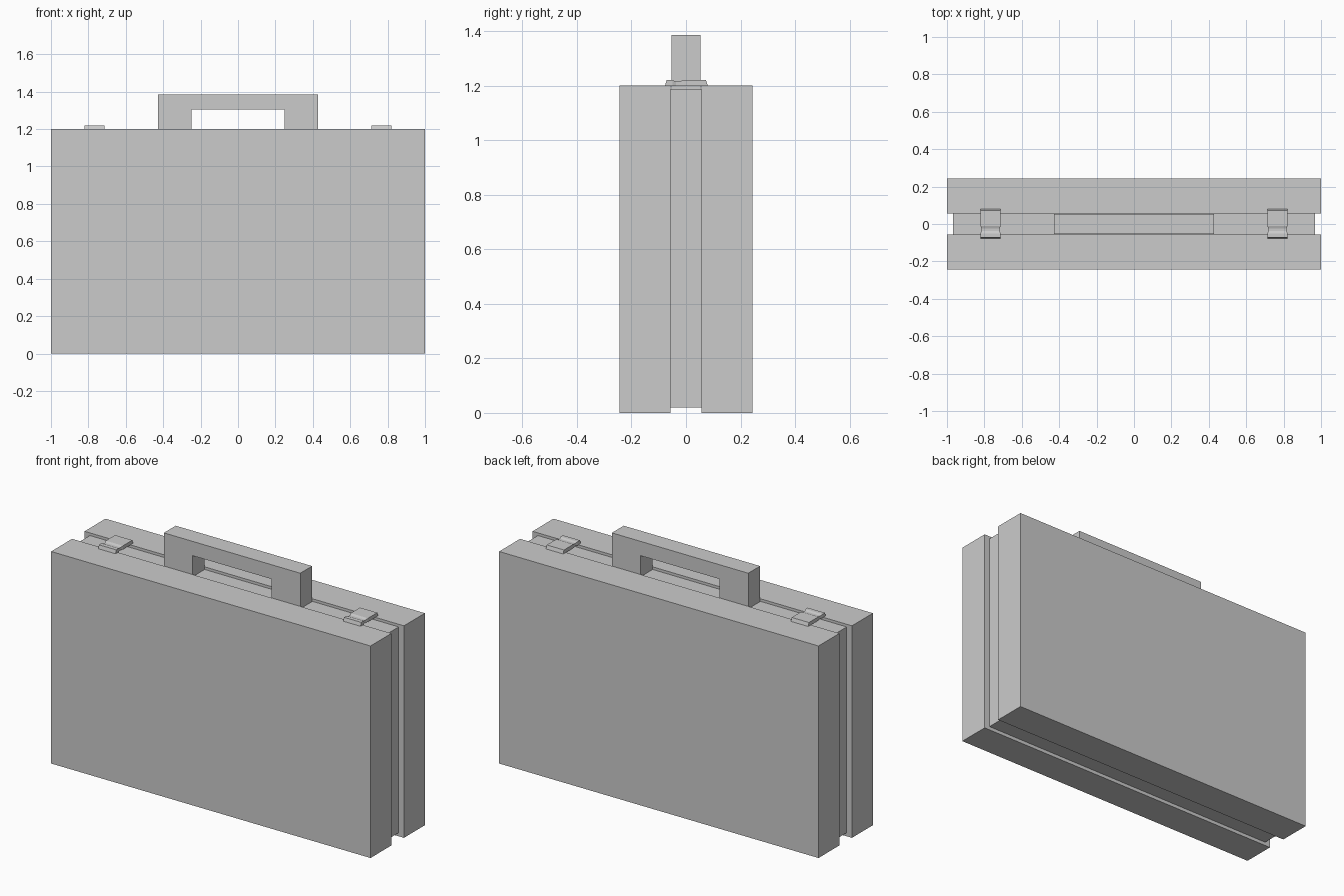
import bpy, bmesh

if "Cube" in bpy.data.objects:
    bpy.data.objects.remove(bpy.data.objects["Cube"])


def finish(name, bm):
    bmesh.ops.recalc_face_normals(bm, faces=bm.faces[:])
    mesh = bpy.data.meshes.new(name)
    bm.to_mesh(mesh)
    bm.free()
    obj = bpy.data.objects.new(name, mesh)
    bpy.context.collection.objects.link(obj)
    return obj


def box(name, x, y, z):
    bm = bmesh.new()
    bmesh.ops.create_cube(bm, size=1)
    for v in bm.verts:
        for i, (lo, hi) in enumerate((x, y, z)):
            v.co[i] = lo if v.co[i] < 0 else hi
    return finish(name, bm)


# Two case halves and the recessed band between them
box("front_shell", (-1, 1), (-0.243, -0.056), (0, 1.2))
box("back_shell", (-1, 1), (0.056, 0.243), (0, 1.2))
box("middle_band", (-0.967, 0.967), (-0.056, 0.056), (0.02, 1.185))

# Handle: square arch profile extruded across the case
profile = [(-0.427, 1.185), (-0.427, 1.386), (0.427, 1.386), (0.427, 1.185),
           (0.248, 1.185), (0.248, 1.305), (-0.248, 1.305), (-0.248, 1.185)]
bm = bmesh.new()
face = bm.faces.new([bm.verts.new((x, -0.053, z)) for x, z in profile])
ext = bmesh.ops.extrude_face_region(bm, geom=[face], use_keep_orig=True)
bmesh.ops.translate(bm, vec=(0, 0.106, 0),
                    verts=[v for v in ext["geom"] if isinstance(v, bmesh.types.BMVert)])
finish("handle", bm)

# Clasps: lofted sections (bottom y, top y, half width, top z) with a pinched waist
sections = [(-0.077, -0.071, 0.054, 1.22), (-0.05, -0.05, 0.054, 1.22),
            (-0.037, -0.037, 0.049, 1.215), (-0.024, -0.024, 0.049, 1.215),
            (-0.01, -0.01, 0.054, 1.22), (0.08, 0.073, 0.054, 1.22)]
for name, cx in (("left_clasp", -0.767), ("right_clasp", 0.767)):
    bm = bmesh.new()
    rings = [[bm.verts.new(p) for p in ((cx - w, yb, 1.199), (cx + w, yb, 1.199),
                                        (cx + w, yt, z), (cx - w, yt, z))]
             for yb, yt, w, z in sections]
    for a, b in zip(rings, rings[1:]):
        for i in range(4):
            j = (i + 1) % 4
            bm.faces.new((a[i], a[j], b[j], b[i]))
    bm.faces.new(rings[0])
    bm.faces.new(rings[-1])
    finish(name, bm)
